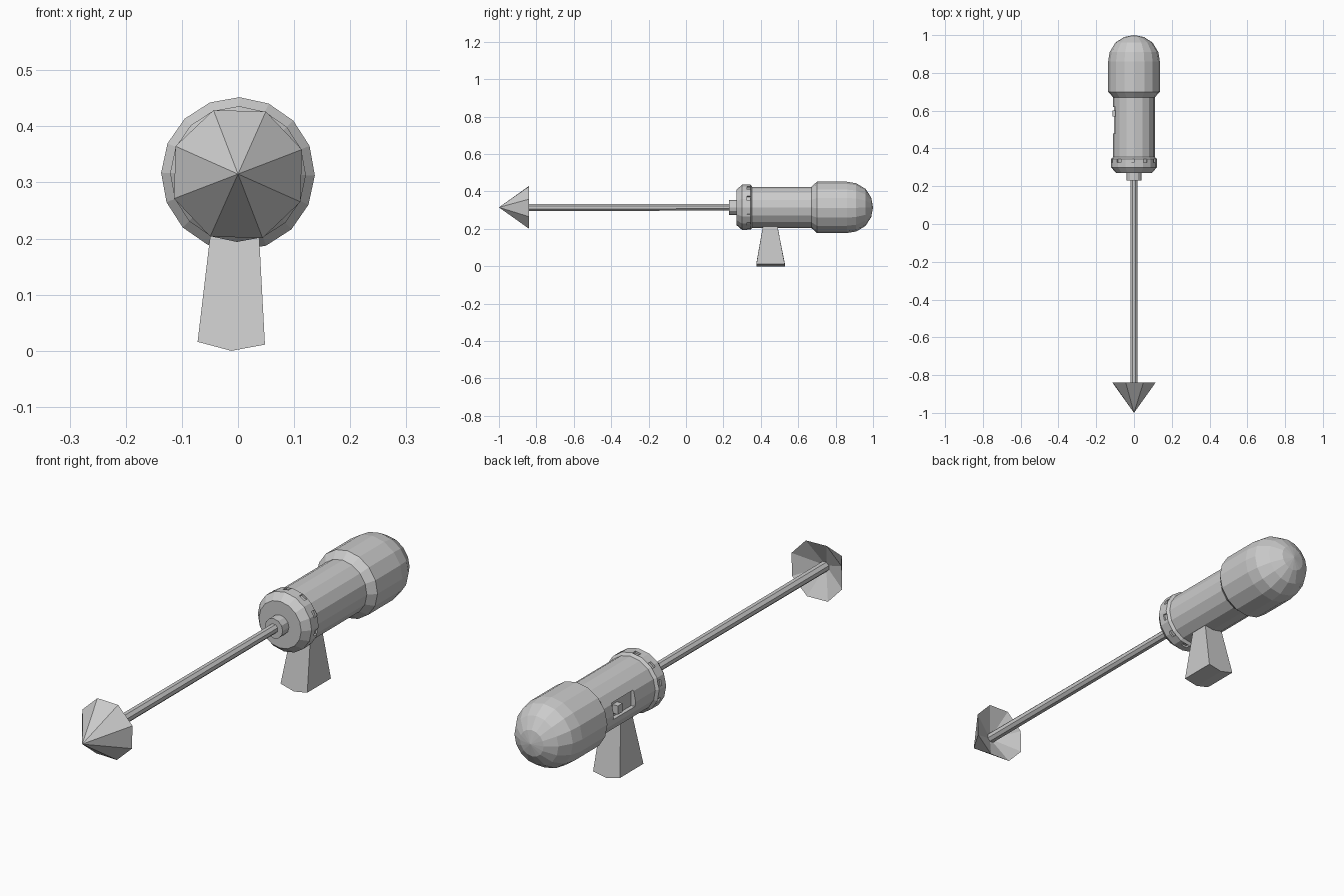
import bpy, bmesh
from math import sin, cos, radians
from mathutils import Matrix, Vector

if "Cube" in bpy.data.objects:
    bpy.data.objects.remove(bpy.data.objects["Cube"])

AXIS_Z = 0.315


def finish(name, bm):
    bmesh.ops.recalc_face_normals(bm, faces=bm.faces)
    mesh = bpy.data.meshes.new(name)
    bm.to_mesh(mesh)
    bm.free()
    obj = bpy.data.objects.new(name, mesh)
    bpy.context.collection.objects.link(obj)
    return obj


def lathe(name, profile, sides, phase=0):
    """Revolve (y, radius) points around the long axis; both ends at radius 0."""
    bm = bmesh.new()
    rings = []
    for y, r in profile:
        if r == 0:
            rings.append([bm.verts.new((0, y, AXIS_Z))] * sides)
            continue
        angles = [radians(phase + 360 * i / sides) for i in range(sides)]
        rings.append([bm.verts.new((r * sin(a), y, AXIS_Z + r * cos(a))) for a in angles])
    for a, b in zip(rings, rings[1:]):
        for i in range(sides):
            j = (i + 1) % sides
            quad = list(dict.fromkeys((a[i], a[j], b[j], b[i])))
            bm.faces.new(quad)
    return finish(name, bm)


def add_box(bm, size, matrix):
    scale = Matrix.Diagonal(Vector((*size, 1)))
    bmesh.ops.create_cube(bm, size=1, matrix=matrix @ scale)


# Main casing: front collar, barrel and domed rear tank
casing = lathe("casing", [
    (0.27, 0), (0.27, 0.095), (0.30, 0.121), (0.345, 0.121), (0.354, 0.11),
    (0.67, 0.11), (0.70, 0.137), (0.86, 0.137), (0.91, 0.129),
    (0.96, 0.099), (0.99, 0.053), (1.0, 0)], 16, 1)

# Collar notches and side panel recess
bm = bmesh.new()
for i in range(10):
    m = (Matrix.Translation((0, 0.335, AXIS_Z))
         @ Matrix.Rotation(radians(30 + 36 * i), 4, 'Y')
         @ Matrix.Translation((0, 0, 0.122)))
    add_box(bm, (0.025, 0.02, 0.022), m)
add_box(bm, (0.05, 0.14, 0.065), Matrix.Translation((-0.115, 0.55, 0.33)))
cutter = finish("recess_cutter", bm)
cutter.hide_render = True

mod = casing.modifiers.new("recesses", 'BOOLEAN')
mod.operation = 'DIFFERENCE'
mod.solver = 'EXACT'
mod.object = cutter
bpy.context.view_layer.objects.active = casing
bpy.ops.object.modifier_apply(modifier=mod.name)
bpy.data.objects.remove(cutter)

# Switch inside the recess
bm = bmesh.new()
add_box(bm, (0.03, 0.03, 0.035), Matrix.Translation((-0.099, 0.585, 0.33)))
finish("side_switch", bm)

# Nozzle, shaft and barbed tip with a hollowed back
lathe("nozzle", [(0.23, 0), (0.23, 0.04), (0.28, 0.04), (0.28, 0)], 12)
lathe("shaft", [(-0.95, 0), (-0.95, 0.021), (0.25, 0.019), (0.25, 0)], 8, 22.5)
lathe("spear_tip", [(-0.90, 0), (-0.84, 0.122), (-1.0, 0)], 8, 24)

# Tapered grip with a shallow ridge underneath
bm = bmesh.new()
ends = []
for y_top, y_low in ((0.415, 0.376), (0.485, 0.528)):
    ends.append([bm.verts.new(p) for p in (
        (-0.046, y_top, 0.235), (-0.072, y_low, 0.016), (-0.012, y_low, 0.0),
        (0.048, y_low, 0.011), (0.036, y_top, 0.235))])
bm.faces.new(ends[0])
bm.faces.new(ends[1])
for i in range(5):
    j = (i + 1) % 5
    bm.faces.new((ends[0][i], ends[0][j], ends[1][j], ends[1][i]))
finish("grip", bm)
